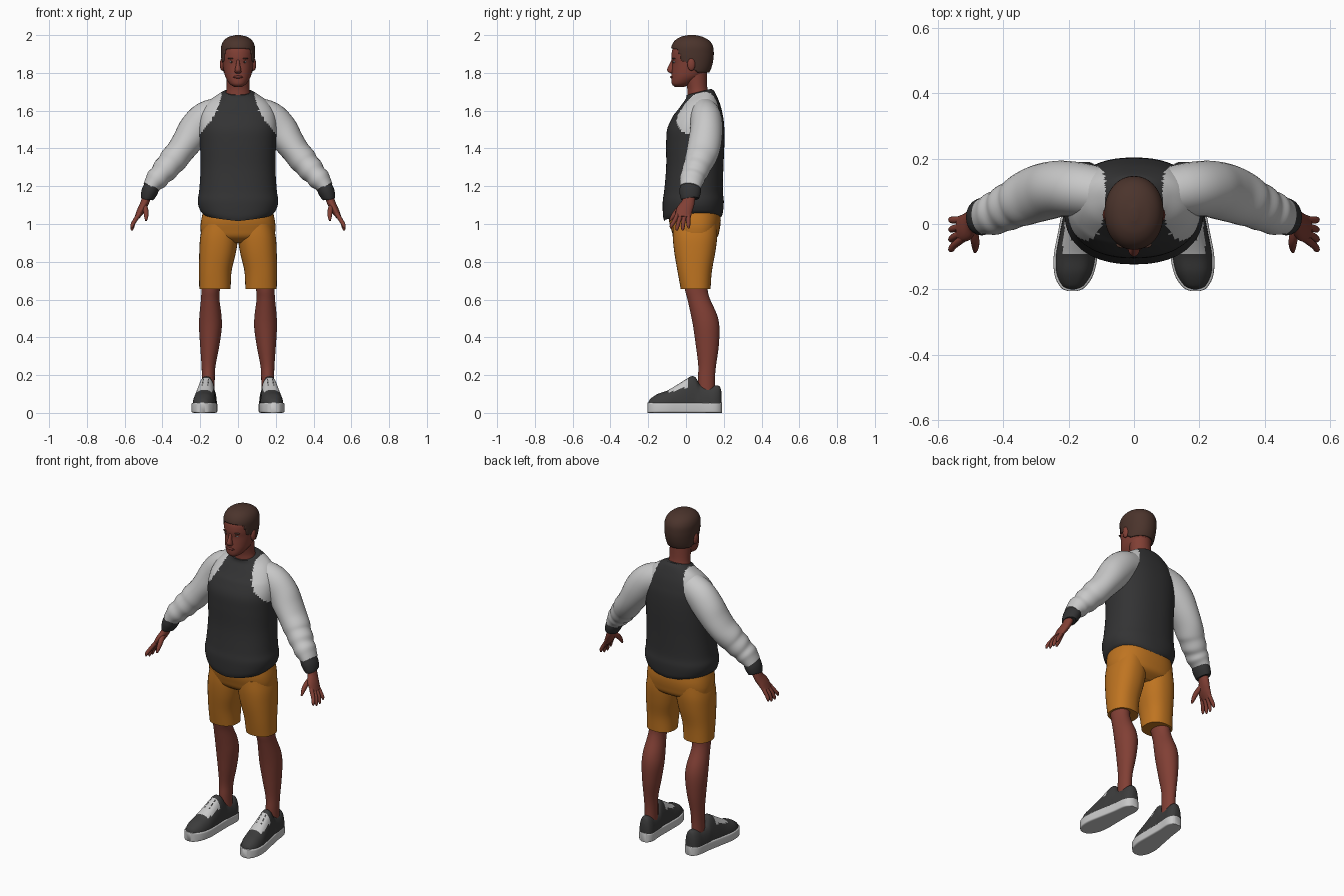
import bpy, bmesh, math
from mathutils import Vector


def material(name, r, g, b):
    m = bpy.data.materials.new(name)
    m.diffuse_color = (r, g, b, 1)
    return m


SKIN = material("skin", 0.22, 0.05, 0.035)
HAIR = material("hair_brown", 0.07, 0.034, 0.025)
DARK = material("charcoal_cloth", 0.033, 0.033, 0.034)
PALE = material("pale_grey_cloth", 0.58, 0.58, 0.58)
OCHRE = material("ochre_cloth", 0.52, 0.175, 0.015)
SHOE = material("shoe_grey", 0.045, 0.045, 0.045)
EYE = material("eye_white", 0.4, 0.42, 0.45)
LIP = material("lip", 0.15, 0.035, 0.028)


def interp(pts, t):
    """Piecewise linear lookup in (key, value) pairs."""
    if t <= pts[0][0]:
        return pts[0][1]
    for (a, va), (b, vb) in zip(pts, pts[1:]):
        if t <= b:
            return va + (vb - va) * (t - a) / (b - a)
    return pts[-1][1]


def spline(rings, steps):
    """Catmull-Rom through ring tuples (x, y, z, half-size u, half-size v)."""
    out = []
    n = len(rings)
    for i in range(n - 1):
        p0, p1, p2, p3 = (rings[max(0, min(n - 1, i + k))] for k in (-1, 0, 1, 2))
        for s in range(steps):
            t = s / steps
            out.append([0.5 * (2 * b + (c - a) * t + (2 * a - 5 * b + 4 * c - d) * t * t
                               + (3 * b - a - 3 * c + d) * t ** 3)
                        for a, b, c, d in zip(p0, p1, p2, p3)])
    out.append(list(rings[-1]))
    return out


def finish(name, bm, mats, mirror, rule=None, angle=50):
    bmesh.ops.recalc_face_normals(bm, faces=bm.faces)
    for f in bm.faces:
        f.smooth = True
        if rule:
            f.material_index = rule(f.calc_center_median(), f.normal)
    me = bpy.data.meshes.new(name)
    bm.to_mesh(me)
    bm.free()
    for m in mats:
        me.materials.append(m)
    ob = bpy.data.objects.new(name, me)
    bpy.context.collection.objects.link(ob)
    bpy.ops.object.select_all(action='DESELECT')
    ob.select_set(True)
    bpy.context.view_layer.objects.active = ob
    bpy.ops.object.shade_smooth_by_angle(angle=math.radians(angle))
    if mirror:
        ob.modifiers.new("mirror", 'MIRROR')
    return ob


def loft(name, rings, mats, segs=24, steps=5, power=2.0, axes=None, mirror=False,
         deform=None, rule=None, keep=None):
    """Skin of superellipse rings; axes fixes the ring plane, else it follows the path."""
    bm = bmesh.new()
    path = spline(rings, steps)
    loops = []
    for i, (x, y, z, a, b) in enumerate(path):
        if axes:
            u, v = map(Vector, axes)
        else:
            t = Vector(path[min(i + 1, len(path) - 1)][:3]) - Vector(path[max(i - 1, 0)][:3])
            t.normalize()
            v = Vector((0, 1, 0))
            v = (v - t * v.dot(t)).normalized()
            u = v.cross(t)
        loop = []
        for k in range(segs):
            w = 2 * math.pi * k / segs
            c, s = math.cos(w), math.sin(w)
            p = (Vector((x, y, z))
                 + u * max(a, .001) * math.copysign(abs(c) ** (2 / power), c)
                 + v * max(b, .001) * math.copysign(abs(s) ** (2 / power), s))
            if deform:
                deform(p)
            loop.append(bm.verts.new(p))
        loops.append(loop)
    for l0, l1 in zip(loops, loops[1:]):
        for k in range(segs):
            j = (k + 1) % segs
            bm.faces.new((l0[k], l0[j], l1[j], l1[k]))
    bm.faces.new(loops[0])
    bm.faces.new(loops[-1])
    if keep:
        drop = [f for f in bm.faces if not keep(f.calc_center_median())]
        bmesh.ops.delete(bm, geom=drop, context='FACES')
    return finish(name, bm, mats, mirror, rule)


def blob(name, loc, size, mat, mirror=False):
    bm = bmesh.new()
    bmesh.ops.create_uvsphere(bm, u_segments=16, v_segments=10, radius=1)
    for v in bm.verts:
        v.co = Vector(loc) + Vector(c * s for c, s in zip(v.co, size))
    return finish(name, bm, [mat], mirror)


def band(z, front, back, half, cx=0):
    return (cx, (front + back) / 2, z, half, (back - front) / 2)


FLAT = ((1, 0, 0), (0, 1, 0))
UPRIGHT = ((1, 0, 0), (0, 0, 1))

# Sweatshirt body with raglan shoulders
def drape(p):
    z = p.z
    if z > 1.58:
        p.z += .25 * (p.y - .06) * min(1, (z - 1.58) / .1)
    if z < 1.1:
        k = (1.1 - z) / .065
        p.z += k * (.02 * abs(p.x) / .2 - .02 * max(0, (.04 - p.y) / .16))


RAGLAN = [(1.44, .24), (1.5, .18), (1.55, .14), (1.6, .11), (1.69, .085)]
loft("sweatshirt_body",
     [band(*r) for r in ((1.035, -.115, .185, .182), (1.06, -.122, .195, .2),
      (1.12, -.123, .2, .213), (1.18, -.115, .195, .205), (1.3, -.105, .198, .198),
      (1.42, -.105, .203, .201), (1.5, -.1, .203, .205), (1.56, -.075, .198, .2),
      (1.61, -.045, .185, .182), (1.65, -.02, .167, .15), (1.68, 0, .15, .105),
      (1.697, .003, .135, .078))],
     [DARK, PALE], segs=80, steps=6, power=2.3, axes=FLAT, deform=drape,
     rule=lambda c, n: int(abs(c.x) > interp(RAGLAN, c.z) and abs(c.x) > .088))

# Sleeves with soft folds on the forearm, and cuffs
loft("sleeve",
     [(.07, .09, 1.595, .082, .075), (.165, .105, 1.56, .09, .083), (.225, .108, 1.50, .09, .086),
      (.27, .1, 1.435, .08, .088), (.31, .088, 1.38, .073, .086), (.345, .072, 1.337, .074, .08),
      (.365, .062, 1.312, .067, .074), (.39, .05, 1.283, .068, .072), (.41, .04, 1.26, .058, .066),
      (.43, .032, 1.237, .06, .066), (.448, .027, 1.215, .05, .06), (.465, .023, 1.192, .042, .055)],
     [PALE], segs=32, steps=4, mirror=True)
loft("cuff", [(.452, .024, 1.205, .041, .054), (.468, .022, 1.172, .043, .057),
              (.481, .02, 1.14, .036, .05), (.483, .02, 1.134, .03, .044)],
     [DARK], mirror=True)

# Hands
loft("palm", [(.478, .02, 1.16, .024, .03), (.495, .01, 1.11, .022, .035),
              (.515, -.01, 1.07, .02, .043), (.535, -.014, 1.035, .013, .039)],
     [SKIN], segs=20, mirror=True)
for i, name in enumerate(("index", "middle", "ring", "little")):
    t = i / 3
    short = .012 if i in (0, 3) else 0
    loft(name + "_finger",
         [(.522, -.043 + .056 * t, 1.055, .012, .012),
          (.55, -.064 + .076 * t, 1.012, .011, .011),
          (.56, -.077 + .09 * t, .98 + short, .0095, .0095),
          (.562, -.08 + .094 * t, .965 + short, .004, .004)],
         [SKIN], segs=12, steps=4, mirror=True)
loft("thumb", [(.498, -.005, 1.1, .016, .018), (.488, -.045, 1.07, .014, .015),
               (.486, -.07, 1.04, .011, .011), (.487, -.085, 1.018, .005, .005)],
     [SKIN], segs=12, steps=4, mirror=True)

# Shorts
loft("shorts_hips",
     [band(*r) for r in ((.9, -.02, .12, .12), (.93, -.062, .165, .185), (.97, -.078, .178, .198),
                         (1.02, -.09, .184, .195), (1.075, -.09, .18, .182))],
     [OCHRE], segs=48, power=2.4, axes=FLAT)
loft("shorts_leg",
     [band(*r) for r in ((.657, -.028, .13, .083, .122), (.75, -.045, .137, .086, .12),
                         (.85, -.062, .155, .097, .108), (.93, -.07, .165, .1, .1),
                         (1.0, -.07, .165, .09, .095))],
     [OCHRE], segs=36, power=2.3, axes=FLAT, mirror=True)

# Bare legs
loft("leg",
     [(.157, .108, .1, .034, .045), (.157, .108, .18, .034, .045), (.156, .112, .25, .037, .047),
      (.15, .113, .35, .05, .06), (.146, .108, .45, .06, .069), (.146, .095, .52, .058, .069),
      (.147, .068, .6, .049, .06), (.145, .055, .65, .049, .06), (.14, .05, .72, .055, .065)],
     [SKIN], segs=32, axes=FLAT, mirror=True)


# Shoes: sole and upper, lofted heel to toe, turned slightly out
def foot_x(y):
    return .17 - .09 * y


def shoe_loft(name, data, mats, **kw):
    rings = [(foot_x(y), y, zc, half, h) for y, zc, half, h in data]
    return loft(name, rings, mats, segs=48, steps=6, axes=UPRIGHT, mirror=True, **kw)


shoe_loft("shoe_sole",
          [(y, .027, a, .027) for y, a in ((-.205, .016), (-.195, .036), (-.16, .058), (-.1, .067),
           (-.02, .06), (.08, .05), (.15, .047), (.18, .034), (.19, .016))],
          [PALE], power=8)


def upper_rule(c, n):
    dx = abs(c.x - foot_x(c.y))
    if -.095 < c.y < .012 and dx < .042 and n.z > .25:
        eyelet = int((c.y + .09) / .012) % 2 == 1 and .006 < dx < .018 and c.y > -.065
        return 0 if eyelet else 1
    return 0


def flatten_base(p):
    p.z = max(p.z, .02)


shoe_loft("shoe_upper",
          [(y, .03, a, top - .03) for y, a, top in ((-.2, .016, .055), (-.188, .036, .075),
           (-.15, .055, .1), (-.1, .061, .118), (-.05, .057, .147), (0, .052, .178),
           (.03, .048, .194), (.052, .046, .186), (.075, .047, .15), (.12, .046, .14),
           (.155, .044, .146), (.178, .034, .14), (.188, .018, .11))],
          [SHOE, PALE], power=2.5, deform=flatten_base, rule=upper_rule)

# Neck and head
loft("neck", [(0, .068, 1.64, .075, .062), (0, .064, 1.69, .065, .056),
              (0, .058, 1.73, .06, .054), (0, .045, 1.81, .062, .065)],
     [SKIN], segs=32, axes=FLAT)
loft("head",
     [band(*r) for r in ((1.726, -.06, -.01, .02), (1.738, -.073, .02, .04), (1.755, -.077, .05, .054),
      (1.78, -.077, .09, .067), (1.81, -.075, .115, .075), (1.85, -.073, .13, .081),
      (1.885, -.077, .135, .083), (1.93, -.07, .13, .081), (1.97, -.04, .1, .055),
      (1.985, 0, .06, .02))],
     [SKIN], segs=48, power=2.1, axes=FLAT)

# Short hair cut along the hairline
HAIRLINE = [(-.08, 1.93), (-.045, 1.925), (-.022, 1.865), (.02, 1.85), (.055, 1.805), (.14, 1.805)]
hair = loft("hair",
            [band(*r) for r in ((1.78, -.068, .112, .076), (1.82, -.07, .132, .083),
             (1.86, -.073, .143, .087), (1.9, -.079, .147, .09), (1.94, -.077, .143, .089),
             (1.97, -.06, .124, .076), (1.99, -.03, .09, .05), (2.0, .01, .05, .012))],
            [HAIR], segs=64, steps=8, power=2.1, axes=FLAT,
            keep=lambda c: c.z > interp(HAIRLINE, c.y))
shell = hair.modifiers.new("thickness", 'SOLIDIFY')
shell.thickness = .012
shell.offset = -1

# Face details
loft("nose", [(0, -.066, 1.872, .008, .008), (0, -.076, 1.845, .01, .013),
              (0, -.08, 1.818, .016, .02), (0, -.077, 1.804, .017, .016),
              (0, -.07, 1.797, .01, .008)], [SKIN], segs=16, axes=FLAT)
blob("ear", (.084, .028, 1.845), (.012, .021, .034), SKIN, True)
blob("eye", (.033, -.058, 1.858), (.013, .011, .0055), EYE, True)
blob("iris", (.033, -.0655, 1.858), (.005, .005, .005), HAIR, True)
blob("eyebrow", (.035, -.063, 1.876), (.02, .011, .004), HAIR, True)
blob("lips", (0, -.071, 1.778), (.026, .013, .008), LIP)
